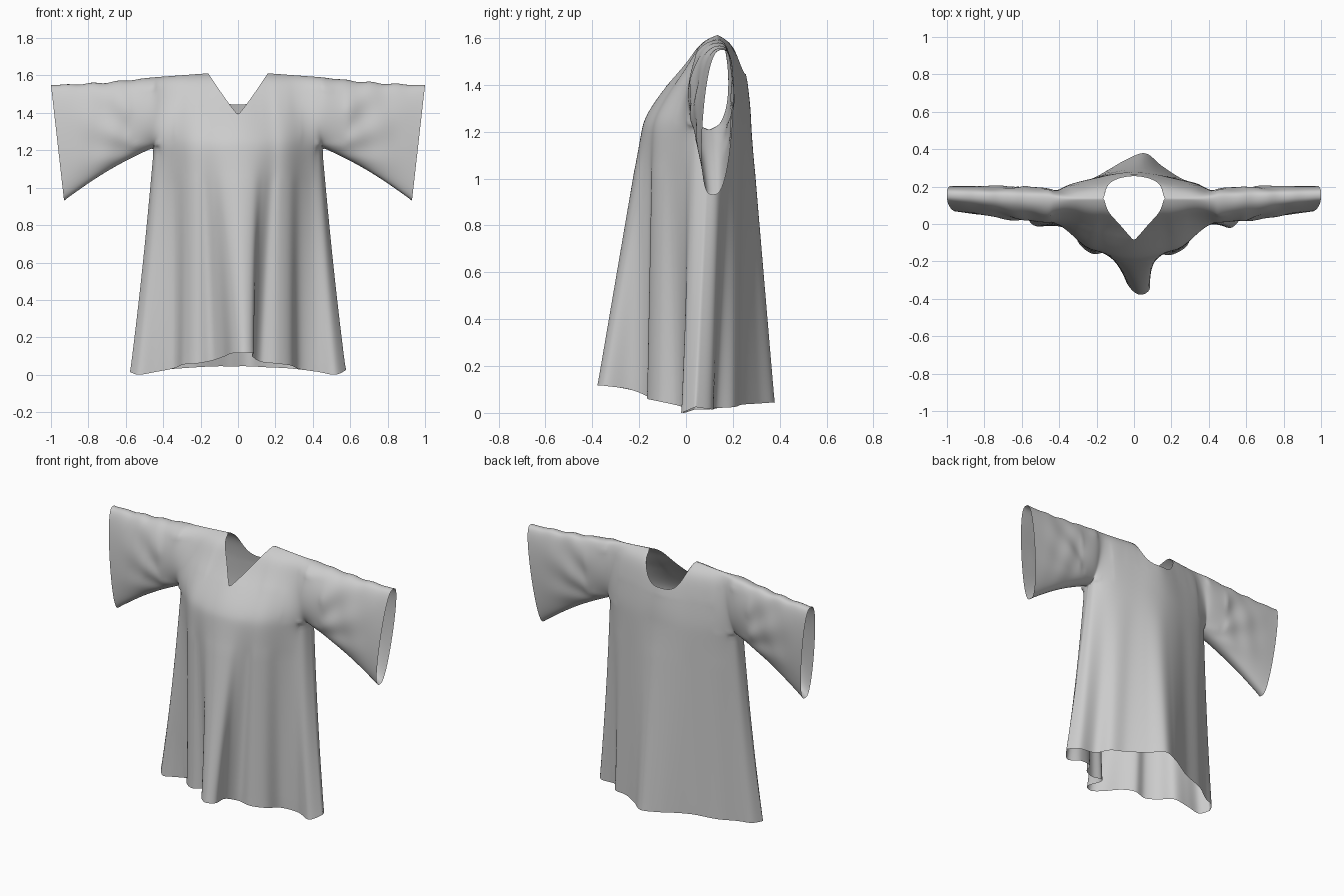
import bpy, bmesh, math

if "Cube" in bpy.data.objects:
    bpy.data.objects.remove(bpy.data.objects["Cube"])

CHEST_Z, HALF = 1.22, 0.45
COLS, LOW, UP, SLEEVE = 120, 30, 28, 36

# Hem and chest lines, left to right (x, y, z) / left half (x, y)
HEM_F = [(-.578, .04, .02), (-.53, -.01, .005), (-.44, -.01, .02), (-.34, -.02, .04),
         (-.29, -.11, .06), (-.22, -.16, .065), (-.14, -.155, .08), (-.08, -.22, .10),
         (-.03, -.33, .12), (.03, -.378, .122), (.085, -.345, .12), (.075, -.24, .105),
         (.12, -.165, .075), (.2, -.165, .065), (.28, -.12, .055), (.33, -.03, .035),
         (.43, .0, .02), (.52, -.02, .005), (.578, .04, .03)]
HEM_B = [(-.578, .04, .02), (-.54, .1, .02), (-.46, .135, .025), (-.36, .2, .035),
         (-.22, .245, .045), (-.12, .3, .05), (-.04, .345, .05), (.06, .378, .05),
         (.15, .31, .045), (.26, .24, .04), (.36, .205, .03), (.42, .125, .025),
         (.53, .11, .02), (.578, .04, .03)]
CHEST_F = [(-.45, .1), (-.435, .04), (-.38, -.01), (-.33, -.06), (-.28, -.11), (-.23, -.14),
           (-.19, -.147), (-.145, -.165), (-.08, -.183), (0, -.19)]
CHEST_B = [(-.45, .1), (-.44, .145), (-.37, .2), (-.28, .23), (-.19, .25), (-.1, .27), (0, .28)]


def mirrored(half):
    return [(x, y, CHEST_Z) for x, y in half] + [(-x, y, CHEST_Z) for x, y in half[-2::-1]]


LINES = {-1: (HEM_F, mirrored(CHEST_F)), 1: (HEM_B, mirrored(CHEST_B))}


def lerp(a, b, t):
    return a + (b - a) * t


def spline(pts, u):
    """Smooth curve through the points, u from -1 to 1."""
    f = (u + 1) / 2 * (len(pts) - 1)
    i = min(int(f), len(pts) - 2)
    t = f - i
    p = [pts[max(0, min(len(pts) - 1, i + k))] for k in (-1, 0, 1, 2)]
    return [0.5 * (2 * b + (c - a) * t + (2 * a - 5 * b + 4 * c - d) * t * t
                   + (3 * b - a - 3 * c + d) * t ** 3) for a, b, c, d in zip(*p)]


def ridge(x):
    return 1.618 - 0.022 * max(0, (abs(x) - .15) / .3)


def neck(side, x):
    a = min(1, abs(x) / .16)
    return 1.395 + .223 * a ** 1.1 if side < 0 else 1.45 + .168 * a ** 3.5


def ease(j, n):
    return (1 - math.cos(math.pi * j / n)) / 2


def torso(side, u, row):
    hem, chest = (spline(line, u) for line in LINES[side])
    if row <= LOW:
        s = row / LOW
        x, y, z = (lerp(a, b, s) for a, b in zip(hem, chest))
        return [x * (1 - .012 * math.sin(math.pi * s)), y, z]
    # Yoke: rolls over the shoulder ridge or stops at the neckline
    f = ease(row - LOW, UP)
    xt = HALF * u
    top = ridge(xt)
    z = lerp(CHEST_Z, min(top, neck(side, xt)), f)
    w = (z - CHEST_Z) / (top - CHEST_Z)
    t = min(1, max(0, 1 - w))
    cap = 1 - (1 - t) ** 14
    if side < 0:
        g = .3 * cap + .7 * (t * t * (3 - 2 * t) + .3 * (t ** 3 - t * t))
    else:
        g = .5 * cap + .5 * (1 - (1 - t) ** 2)
    puff = abs(u) ** 5 * (.115 if side < 0 else .095) * max(0, 4 * w * t) ** .45
    return [lerp(chest[0], xt, f), lerp(.135, chest[1], g) + side * puff, z]


def sleeve(hand, side, i, j):
    p, w = i / SLEEVE, ease(j, UP)
    root = torso(side, hand, LOW + j)
    bulge = max(0, 4 * w * (1 - w))
    end = (lerp(.93, 1.0, w) * hand, lerp(.115, .155, w) + side * .064 * bulge ** .35,
           lerp(.935, 1.555, w))
    x, y, z = (lerp(a, b, p) for a, b in zip(root, end))
    # Pull folds fanning out from the armpit
    ang = math.atan2(z - 1.15, abs(x) - .38)
    fade = math.sin(math.pi * p) * (1 - p) * bulge
    y += fade * (.014 * math.sin(13 * ang + side) + .006 * math.sin(38 * abs(x) + 9 * z + hand))
    z += (.005 * math.sin(45 * x + hand) - .008) * w ** 4 * math.sin(math.pi * p)
    z += .02 * (1 - w) ** 4 * math.sin(math.pi * p)
    return [x, y, z]


def sheet(bm, fn, nu, nv):
    grid = [[bm.verts.new(fn(i, j)) for j in range(nv + 1)] for i in range(nu + 1)]
    for i in range(nu):
        for j in range(nv):
            bm.faces.new((grid[i][j], grid[i + 1][j], grid[i + 1][j + 1], grid[i][j + 1]))


def relax(bm, test, times):
    verts = [v for v in bm.verts if not v.is_boundary and test(abs(v.co.x), v.co.z)]
    for _ in range(times):
        bmesh.ops.smooth_vert(bm, verts=verts, factor=.5,
                              use_axis_x=True, use_axis_y=True, use_axis_z=True)


# Robe: front and back panels plus two wide sleeves, sewn at the seams
bm = bmesh.new()
for side in (-1, 1):
    sheet(bm, lambda i, j: torso(side, 2 * i / COLS - 1, j), COLS, LOW + UP)
    for hand in (-1, 1):
        sheet(bm, lambda i, j: sleeve(hand, side, i, j), SLEEVE, UP)
bmesh.ops.remove_doubles(bm, verts=bm.verts, dist=2e-4)
relax(bm, lambda x, z: True, 3)
# Soften the chest line and the armholes
relax(bm, lambda x, z: x < .42 and 1.05 < z < 1.4, 45)
relax(bm, lambda x, z: .34 < x < .58 and 1.24 < z < 1.53, 35)
bmesh.ops.recalc_face_normals(bm, faces=bm.faces)
low = min(v.co.z for v in bm.verts)
bmesh.ops.translate(bm, verts=bm.verts, vec=(0, 0, -low))

mesh = bpy.data.meshes.new("robe")
bm.to_mesh(mesh)
bm.free()
mesh.shade_smooth()
robe = bpy.data.objects.new("robe", mesh)
bpy.context.collection.objects.link(robe)
